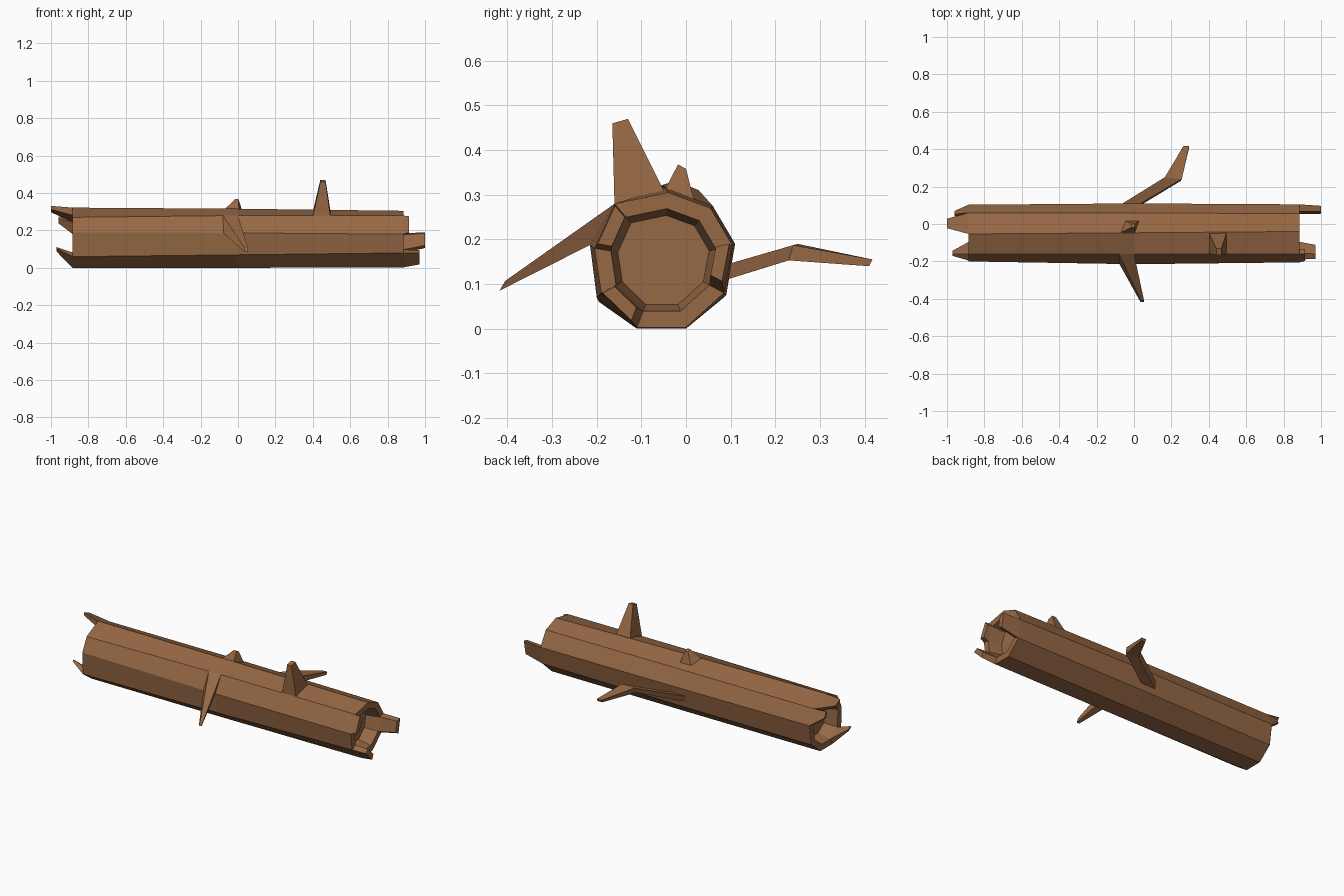
import bpy
import bmesh
from mathutils import Vector

cube = bpy.data.objects.get("Cube")
if cube:
    bpy.data.objects.remove(cube, do_unlink=True)

bark = bpy.data.materials.new("bark_brown")
bark.use_nodes = True
colour = (0.305, 0.138, 0.058, 1)
bark.diffuse_color = colour
bark.node_tree.nodes["Principled BSDF"].inputs["Base Color"].default_value = colour


def loft(name, rings):
    """Skin a list of equal-length point rings and cap both ends."""
    bm = bmesh.new()
    loops = [[bm.verts.new(p) for p in ring] for ring in rings]
    for a, b in zip(loops, loops[1:]):
        for i in range(len(a)):
            j = (i + 1) % len(a)
            bm.faces.new((a[i], a[j], b[j], b[i]))
    bm.faces.new(loops[0])
    bm.faces.new(loops[-1])
    bmesh.ops.recalc_face_normals(bm, faces=bm.faces)
    mesh = bpy.data.meshes.new(name)
    bm.to_mesh(mesh)
    bm.free()
    mesh.materials.append(bark)
    obj = bpy.data.objects.new(name, mesh)
    bpy.context.collection.objects.link(obj)
    return obj


# Log cross-sections as (y, z), nine sides
left_section = [(-.11, .003), (0, .003), (.085, .08), (.105, .185), (.055, .27),
                (-.04, .305), (-.16, .28), (-.205, .18), (-.19, .08)]
middle_section = [(-.11, 0), (0, 0), (.09, .075), (.11, .19), (.06, .275),
                  (-.047, .316), (-.16, .28), (-.215, .187), (-.2, .07)]
right_section = [(-.11, 0), (0, 0), (.085, .07), (.103, .19), (.06, .275),
                 (-.053, .322), (-.16, .27), (-.2, .19), (-.195, .06)]
END = .885


def ring(section, x, scale=1):
    cy = sum(p[0] for p in section) / len(section)
    cz = sum(p[1] for p in section) / len(section)
    return [Vector((x, cy + (y - cy) * scale, cz + (z - cz) * scale)) for y, z in section]


# Trunk with a thick rim and hollowed ends
loft("log_trunk", [
    ring(right_section, -END + .08, .66), ring(right_section, -END, .76),
    ring(right_section, -END), ring(middle_section, 0), ring(left_section, END),
    ring(left_section, END, .76), ring(left_section, END - .08, .66)])


def splinter(name, section, x, edge, tip, scale):
    """Broken sliver of wood growing out of one side of the rim."""
    outer, inner = ring(section, x), ring(section, x, .76)
    k = (edge + 1) % len(section)
    base = [outer[edge], outer[k], inner[k], inner[edge]]
    mid = sum(base, Vector()) / 4
    loft(name, [base, [Vector(tip) + (p - mid) * scale for p in base]])


splinter("left_end_long_splinter", left_section, END, 2, (1, .075, .15), .8)
splinter("left_end_low_splinter", left_section, END, 8, (.97, -.145, .06), .8)
splinter("left_end_short_splinter", left_section, END, 6, (.915, -.165, .225), .85)
splinter("right_end_top_splinter", right_section, -END, 4, (-1, 0, .313), .45)
splinter("right_end_back_splinter", right_section, -END, 3, (-.96, .055, .255), .4)
splinter("right_end_low_splinter", right_section, -END, 8, (-.97, -.155, .1), .28)

# Broken branches, each a tapered four-sided loft
loft("upright_branch", [
    [(.4, -.16, .27), (.495, -.16, .27), (.495, -.045, .3), (.4, -.045, .3)],
    [(.44, -.165, .46), (.468, -.165, .46), (.468, -.13, .47), (.44, -.13, .47)]])
loft("top_stub", [
    [(-.08, -.05, .305), (.005, -.05, .305), (.03, .02, .28), (-.05, .02, .28)],
    [(-.015, -.018, .368), (.002, -.018, .368), (.006, 0, .358), (-.012, 0, .358)]])
loft("front_branch", [
    [(-.08, -.16, .28), (0, -.16, .28), (0, -.21, .19), (-.08, -.21, .19)],
    [(.035, -.405, .107), (.053, -.405, .107), (.053, -.418, .085), (.035, -.418, .085)]])
loft("back_branch", [
    [(-.085, .095, .145), (.01, .095, .145), (.01, .085, .108), (-.085, .085, .108)],
    [(.165, .25, .19), (.255, .24, .187), (.25, .23, .153), (.165, .235, .157)],
    [(.265, .418, .155), (.295, .418, .155), (.295, .41, .14), (.265, .41, .14)]])
